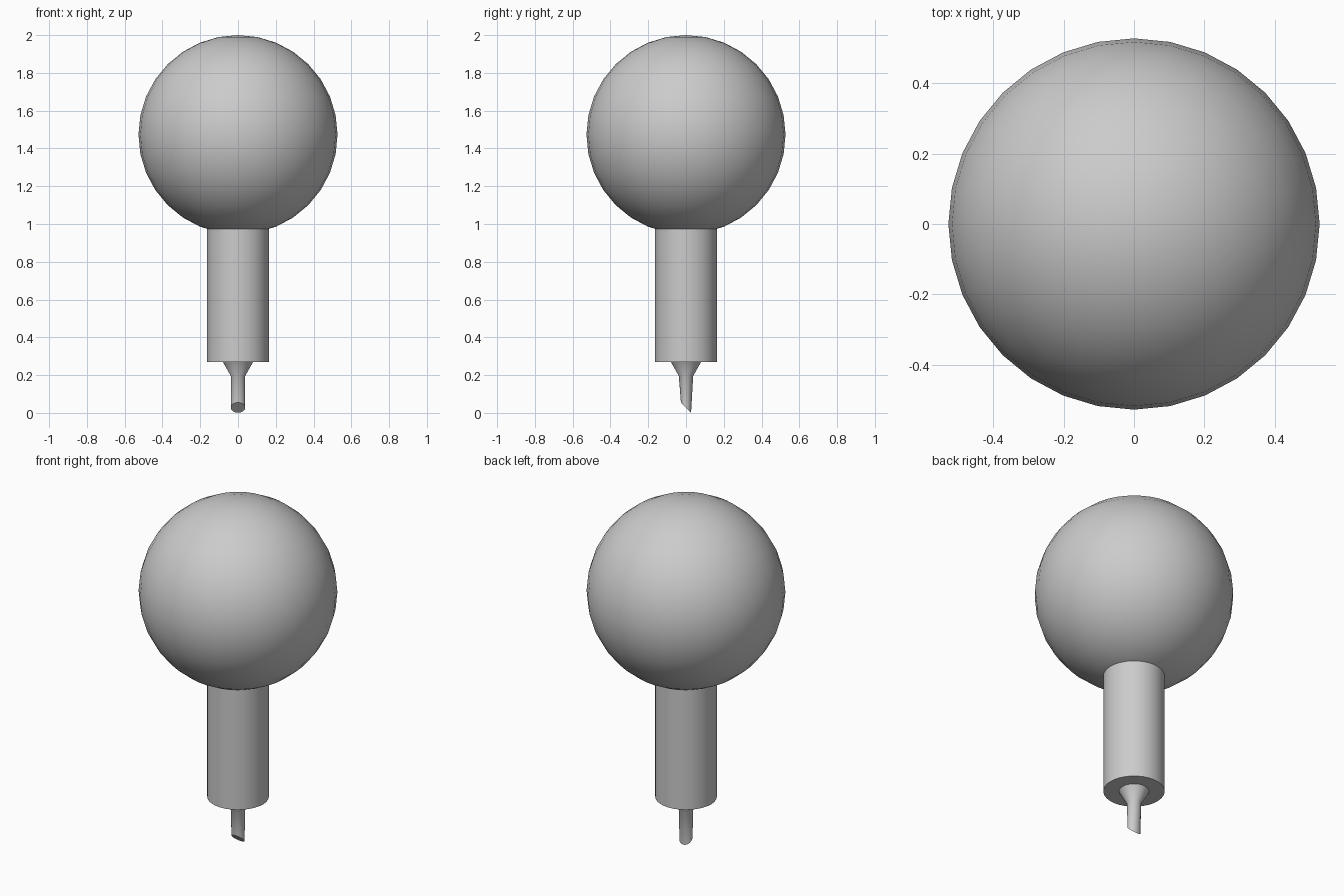
import bpy
import math
from mathutils import Vector

if "Cube" in bpy.data.objects:
    bpy.data.objects.remove(bpy.data.objects["Cube"])


def smooth(obj, name):
    obj.name = name
    bpy.ops.object.select_all(action='DESELECT')
    obj.select_set(True)
    bpy.context.view_layer.objects.active = obj
    bpy.ops.object.shade_smooth_by_angle(angle=math.radians(35))


def lathe(name, rings, sides):
    # each ring: (radius, height, tilt about x)
    verts = []
    for r, z, tilt in rings:
        for i in range(sides):
            a = 2 * math.pi * i / sides
            x, y = r * math.cos(a), r * math.sin(a)
            verts.append(Vector((x, y * math.cos(tilt), z - y * math.sin(tilt))))
    faces = [list(range(sides))]
    for k in range(len(rings) - 1):
        for i in range(sides):
            j = (i + 1) % sides
            a, b = k * sides, (k + 1) * sides
            faces.append([a + j, a + i, b + i, b + j])
    last = (len(rings) - 1) * sides
    faces.append([last + i for i in reversed(range(sides))])
    mesh = bpy.data.meshes.new(name)
    mesh.from_pydata(verts, [], faces)
    obj = bpy.data.objects.new(name, mesh)
    bpy.context.collection.objects.link(obj)
    smooth(obj, name)


# round head
bpy.ops.mesh.primitive_uv_sphere_add(segments=32, ring_count=16, radius=0.527,
                                     location=(0, 0, 1.473))
smooth(bpy.context.object, "round_head")

# handle with stepped neck and slanted tip, listed top to bottom
lathe("handle_and_tip", [
    (0.163, 1.0, 0),
    (0.163, 0.27, 0),
    (0.08, 0.27, 0),
    (0.038, 0.195, 0),
    (0.038, 0.028, math.radians(45)),
], 32)
